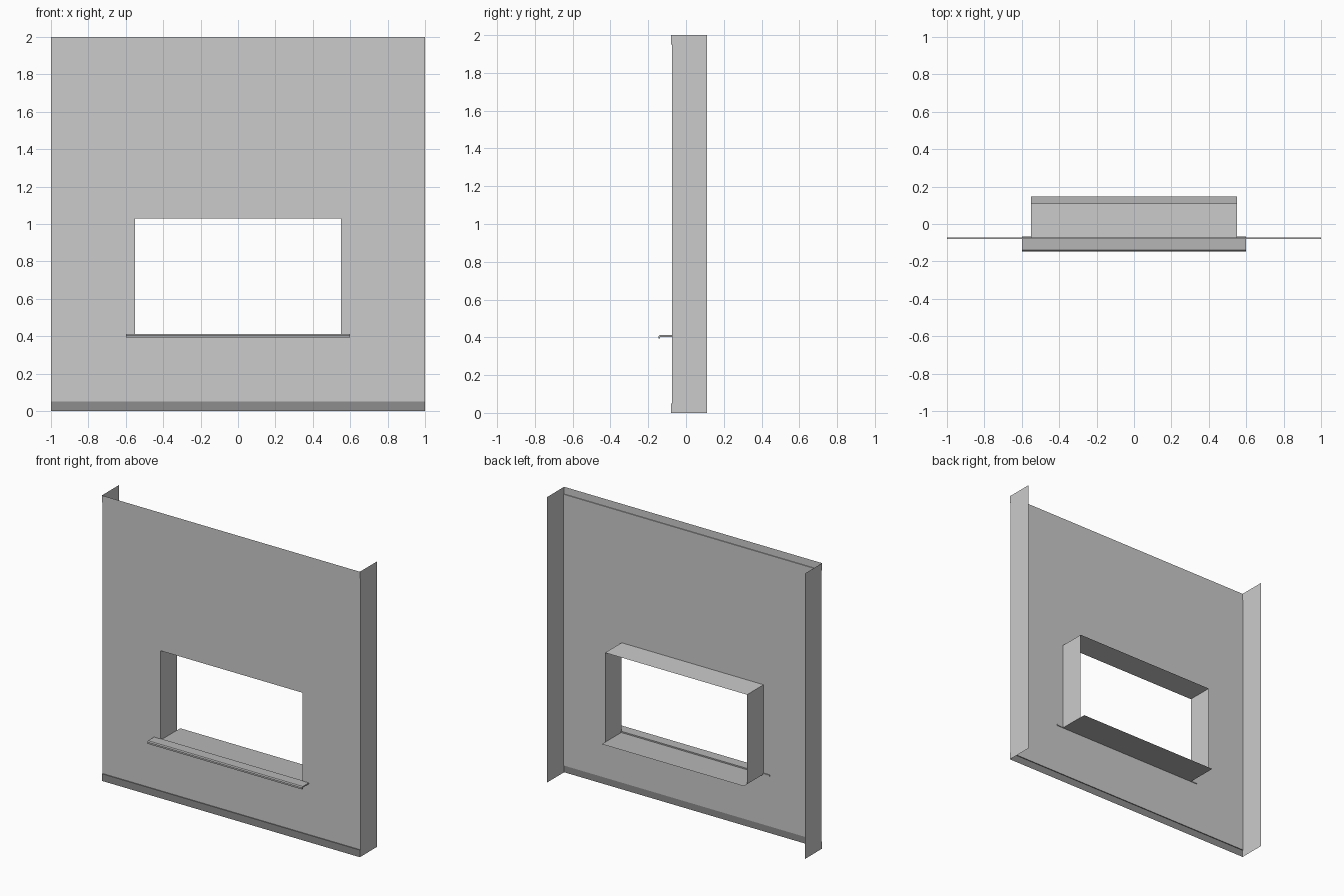
import bpy, bmesh

if "Cube" in bpy.data.objects:
    bpy.data.objects.remove(bpy.data.objects["Cube"])

FRONT, BACK = -0.073, 0.11       # wall sheet and rear edge of the returns
STRIP = -0.079                   # front plane of the trim strips
WX, WZ0, WZ1 = 0.55, 0.403, 1.03  # window opening


def grey(name, v):
    m = bpy.data.materials.new(name)
    m.diffuse_color = (v, v, v, 1)
    m.use_nodes = True
    m.node_tree.nodes["Principled BSDF"].inputs["Base Color"].default_value = m.diffuse_color
    return m


def make(name, quads, mat=None):
    """Build a sheet object from quads, welding shared corners."""
    bm = bmesh.new()
    for q in quads:
        bm.faces.new([bm.verts.new(p) for p in q])
    bmesh.ops.remove_doubles(bm, verts=bm.verts, dist=1e-5)
    me = bpy.data.meshes.new(name)
    bm.to_mesh(me)
    bm.free()
    ob = bpy.data.objects.new(name, me)
    bpy.context.collection.objects.link(ob)
    if mat:
        me.materials.append(mat)
    return ob


def sweep(profile, x0, x1):
    """Quads of an open (y, z) profile stretched along x."""
    return [[(x0, *a), (x1, *a), (x1, *b), (x0, *b)]
            for a, b in zip(profile, profile[1:])]


# Front wall sheet with the window left open
xs = [-1, -WX, WX, 1]
zs = [0.05, WZ0, WZ1, 1.95]
make("wall_panel", [[(xs[i], FRONT, zs[j]), (xs[i + 1], FRONT, zs[j]),
                     (xs[i + 1], FRONT, zs[j + 1]), (xs[i], FRONT, zs[j + 1])]
                    for i in range(3) for j in range(3) if (i, j) != (1, 1)])

# Side returns, stepped forward where they meet the trim strips
for s, name in ((1, "right_return"), (-1, "left_return")):
    quads = []
    for z0, z1, y in ((0, 0.05, STRIP), (0.05, 1.95, FRONT), (1.95, 2, STRIP)):
        q = [(s, y, z0), (s, BACK, z0), (s, BACK, z1), (s, y, z1)]
        quads.append(q if s > 0 else q[::-1])
    make(name, quads)

# Trim strips along the top and the floor
make("top_trim", sweep([(FRONT, 1.95), (STRIP, 1.95), (STRIP, 2)], -1, 1),
     grey("trim_grey", 0.68))
make("baseboard", sweep([(STRIP, 0), (STRIP, 0.05), (FRONT, 0.05)], -1, 1),
     grey("base_dark", 0.27))

# Window reveal: header and two jambs
jambs = []
for s in (-1, 1):
    q = [(s * WX, FRONT, WZ0), (s * WX, BACK, WZ0),
         (s * WX, BACK, WZ1), (s * WX, FRONT, WZ1)]
    jambs.append(q if s < 0 else q[::-1])
header = [(-WX, FRONT, WZ1), (-WX, BACK, WZ1), (WX, BACK, WZ1), (WX, FRONT, WZ1)]
make("window_reveal", jambs + [header])

# Sill board inside the opening, reaching past the reveal at the back
sill_mat = grey("sill_grey", 0.47)
make("inner_sill", [[(-WX, -0.07, WZ0), (WX, -0.07, WZ0),
                     (WX, 0.146, WZ0), (-WX, 0.146, WZ0)]], sill_mat)

# Projecting sill nose with a down-turned lip
nose = [(-0.068, 0.403), (-0.136, 0.403), (-0.138, 0.393), (-0.146, 0.393),
        (-0.146, 0.405), (-0.14, 0.412), (-0.068, 0.412)]
ends = [[(x, *p) for p in nose] for x in (-0.6, 0.6)]
ob = make("sill_nose", sweep(nose + nose[:1], -0.6, 0.6) + ends, sill_mat)
bm = bmesh.new()
bm.from_mesh(ob.data)
bmesh.ops.recalc_face_normals(bm, faces=bm.faces)
bm.to_mesh(ob.data)
bm.free()
